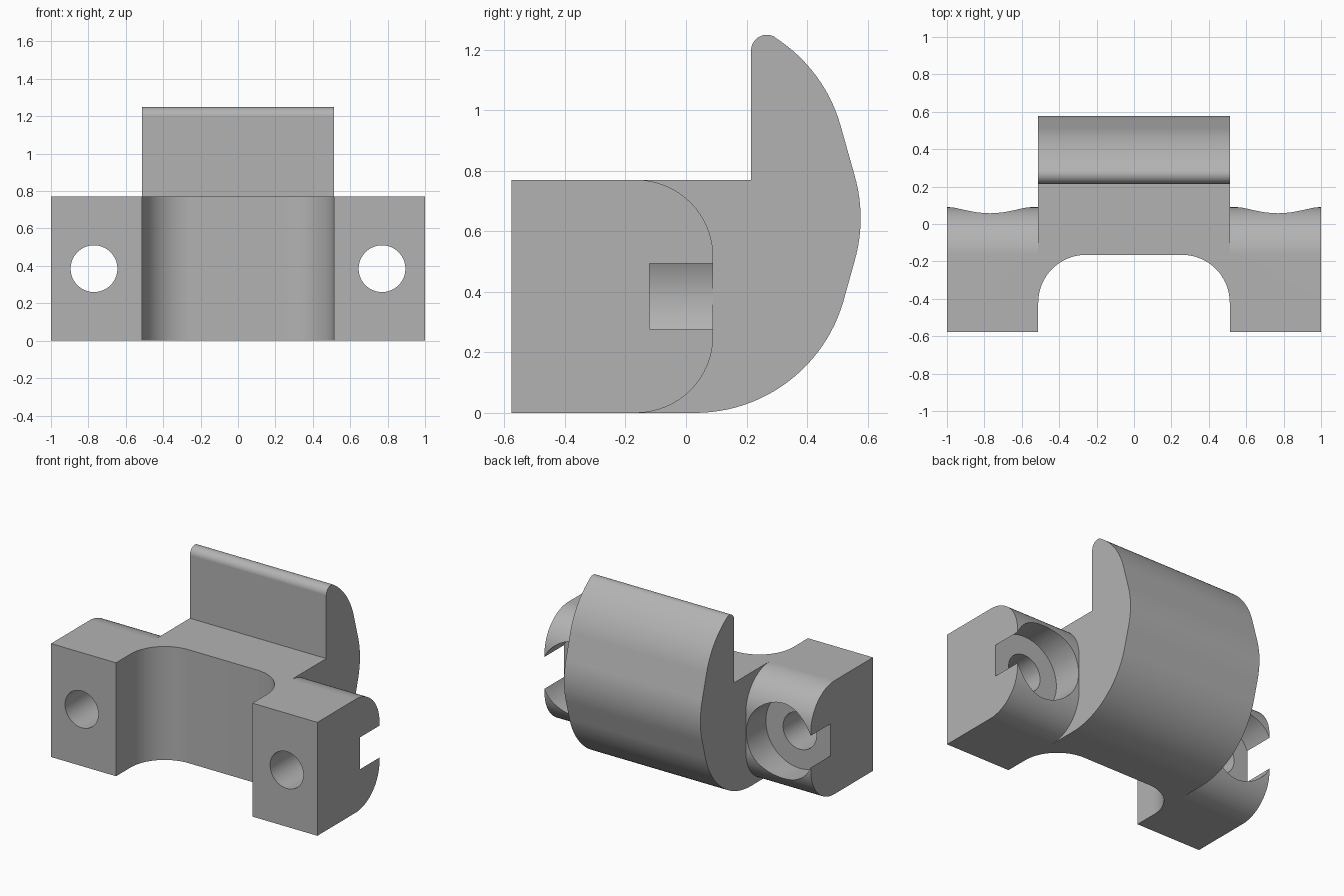
import bpy, bmesh, math
from mathutils import Vector

cube = bpy.data.objects.get("Cube")
if cube:
    bpy.data.objects.remove(cube, do_unlink=True)

grey = bpy.data.materials.new("plain grey")
grey.use_nodes = True
COLOUR = (0.45, 0.45, 0.45, 1)
grey.diffuse_color = COLOUR
grey.node_tree.nodes["Principled BSDF"].inputs["Base Color"].default_value = COLOUR

HALF_BODY, HEIGHT, FRONT = 0.512, 0.77, -0.577
ROUND = 0.255      # fillets and ear corners
SWEEP = 0.51       # large hook arcs
MID = HEIGHT / 2


def arc(cx, cy, r, start, end, steps=16):
    """Points on an arc, angles in degrees."""
    angles = [math.radians(start + (end - start) * i / steps) for i in range(steps + 1)]
    return [(cx + r * math.cos(a), cy + r * math.sin(a)) for a in angles]


def prism(name, outline, place, direction):
    """Extrude a 2D outline; place maps each 2D point into space."""
    bm = bmesh.new()
    face = bm.faces.new([bm.verts.new(place(*p)) for p in outline])
    top = bmesh.ops.extrude_face_region(bm, geom=[face])["geom"]
    bmesh.ops.translate(bm, vec=Vector(direction),
                        verts=[v for v in top if isinstance(v, bmesh.types.BMVert)])
    bmesh.ops.recalc_face_normals(bm, faces=bm.faces)
    mesh = bpy.data.meshes.new(name)
    bm.to_mesh(mesh)
    bm.free()
    mesh.materials.append(grey)
    obj = bpy.data.objects.new(name, mesh)
    bpy.context.collection.objects.link(obj)
    return obj


def combine(target, other, operation):
    """Apply a boolean and discard the helper."""
    bpy.context.view_layer.objects.active = target
    mod = target.modifiers.new("combine", "BOOLEAN")
    mod.operation, mod.solver, mod.object = operation, "EXACT", other
    bpy.ops.object.modifier_apply(modifier=mod.name)
    bpy.data.objects.remove(other, do_unlink=True)


# Central body with the upright hook
hook = [(FRONT, 0)]
hook += arc(0.03, SWEEP, SWEEP, -90, -16, 24)
hook += arc(0.067, 0.643, SWEEP, -16, 16, 12)
hook += arc(0.02, 0.81, SWEEP, 16, 57)
hook += arc(0.267, 1.197, 0.052, 57, 180)
hook += [(0.215, HEIGHT), (FRONT, HEIGHT)]
bracket = prism("hook_bracket", hook, lambda y, z: (-HALF_BODY, y, z), (2 * HALF_BODY, 0, 0))

# Mounting ears with rounded back corners
back = 0.09 - ROUND
ear = [(FRONT, 0)] + arc(back, ROUND, ROUND, -90, 0)
ear += arc(back, HEIGHT - ROUND, ROUND, 0, 90) + [(FRONT, HEIGHT)]
ears = prism("mounting_ears", ear, lambda y, z: (-1, y, z), (2, 0, 0))
combine(bracket, ears, "UNION")

# Front recess with filleted inner corners
inner = HALF_BODY - ROUND
recess = [(HALF_BODY, -1)] + arc(inner, -0.165 - ROUND, ROUND, 0, 90)
recess += arc(-inner, -0.165 - ROUND, ROUND, 90, 180) + [(-HALF_BODY, -1)]
cutter = prism("recess_cutter", recess, lambda x, y: (x, y, -0.2), (0, 0, 1.2))
combine(bracket, cutter, "DIFFERENCE")

# Screw holes and counterbores, open to the outer sides
for x in (-0.77, 0.77):
    for radius, start in ((0.125, -1), (0.2545, -0.12)):
        ring = arc(x, MID, radius, 0, 360, 64)[:-1]
        cutter = prism("hole_cutter", ring, lambda px, pz: (px, start, pz), (0, 1.4, 0))
        combine(bracket, cutter, "DIFFERENCE")

# Smooth curves, crisp edges
bpy.ops.object.select_all(action="DESELECT")
bracket.select_set(True)
bpy.context.view_layer.objects.active = bracket
bpy.ops.object.shade_smooth_by_angle(angle=math.radians(25))
weighted = bracket.modifiers.new("flat_faces", "WEIGHTED_NORMAL")
weighted.keep_sharp = True
